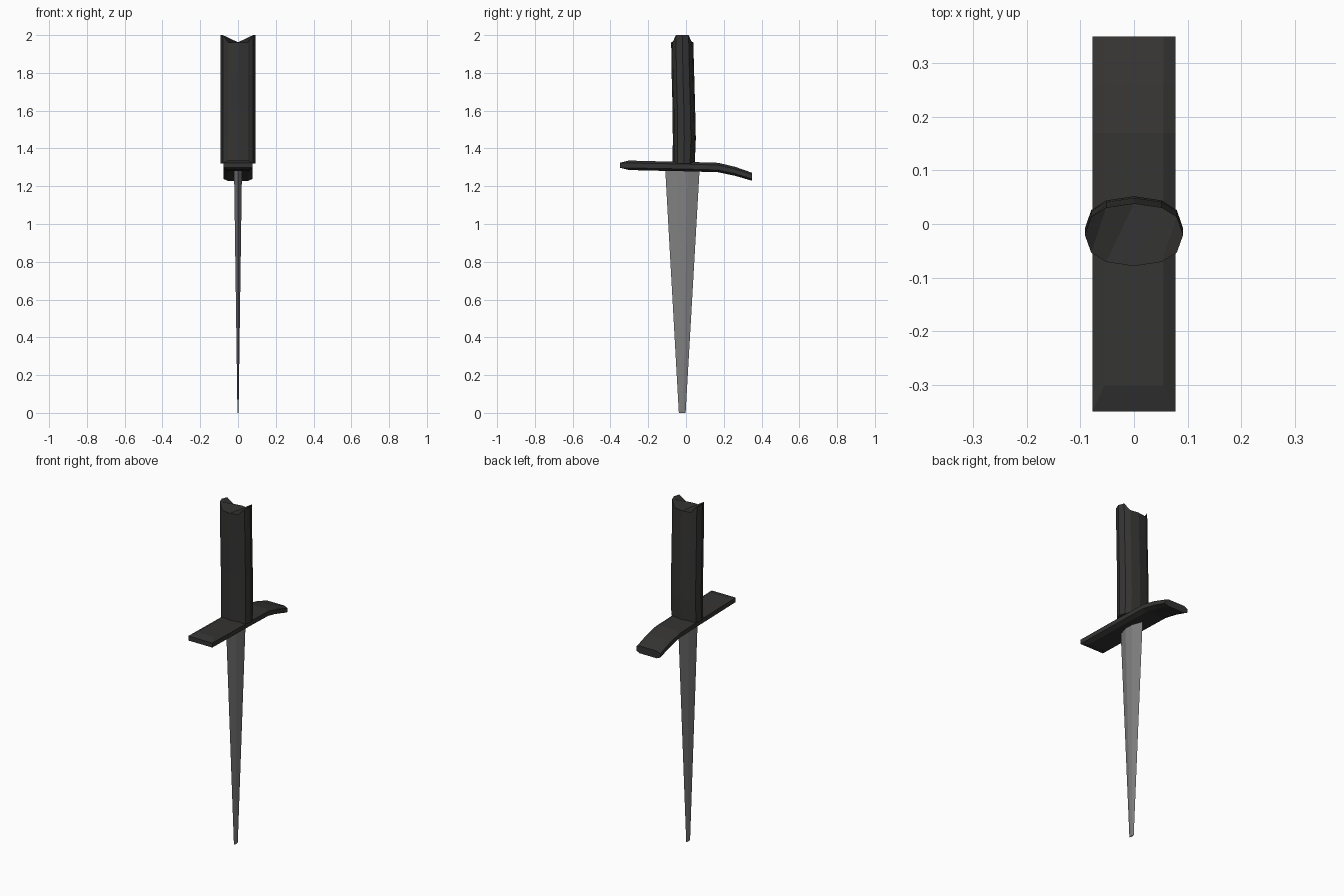
import bpy

if "Cube" in bpy.data.objects:
    bpy.data.objects.remove(bpy.data.objects["Cube"])


def material(name, rgb):
    m = bpy.data.materials.new(name)
    m.diffuse_color = (*rgb, 1)
    m.use_nodes = True
    m.node_tree.nodes["Principled BSDF"].inputs["Base Color"].default_value = m.diffuse_color
    return m


def symmetric(half):
    """Complete a profile by mirroring its first coordinate."""
    return half + [(-a, b) for a, b in reversed(half) if abs(a) > 1e-6]


def loft(name, rings, mat):
    """Skin equal-sized closed rings; caps are strips across the mirrored axis."""
    n = len(rings[0])
    verts = [p for ring in rings for p in ring]
    faces = [(r * n + i, r * n + (i + 1) % n, (r + 1) * n + (i + 1) % n, (r + 1) * n + i)
             for r in range(len(rings) - 1) for i in range(n)]
    # rings start and end in pairs mirrored front/back, so caps can be dished
    for base, flip in ((0, True), ((len(rings) - 1) * n, False)):
        lo, hi = 0, n - 1
        while lo < hi - 1:
            f = [lo, lo + 1, hi - 1, hi] if lo + 1 < hi - 1 else [lo, lo + 1, hi]
            f = [base + i for i in f]
            faces.append(tuple(reversed(f)) if flip else tuple(f))
            lo, hi = lo + 1, hi - 1
    mesh = bpy.data.meshes.new(name)
    mesh.from_pydata(verts, [], faces)
    mesh.validate()
    mesh.materials.append(mat)
    obj = bpy.data.objects.new(name, mesh)
    bpy.context.collection.objects.link(obj)
    bpy.context.view_layer.objects.active = obj
    bpy.ops.object.mode_set(mode='EDIT')
    bpy.ops.mesh.select_all(action='SELECT')
    bpy.ops.mesh.normals_make_consistent(inside=False)
    bpy.ops.object.mode_set(mode='OBJECT')
    return obj


dark = material("dark_grip", (0.035, 0.034, 0.033))
steel = material("steel", (0.22, 0.22, 0.22))

# Blade: flattened six-sided taper, (z, half width, half thickness, centre y)
blade = []
for z, w, t, cy in ((0, 0.018, 0.003, -0.02), (1.29, 0.091, 0.021, -0.019)):
    blade.append([(x * t, cy + y * w, z) for x, y in
                  [(0, -1), (1, -0.3), (1, 0.3), (0, 1), (-1, 0.3), (-1, -0.3)]])
loft("blade", blade, steel)

# Grip: oval facets, gently curved, with a saddle-shaped top
oval = [(0.092, 0), (0.08, 0.035), (0.052, 0.053), (0, 0.061), (-0.052, 0.053), (-0.08, 0.035),
        (-0.092, 0), (-0.08, -0.035), (-0.052, -0.053), (0, -0.061), (0.052, -0.053), (0.08, -0.035)]
oval = oval[1:] + oval[:1]
grip = []
for z, cy, s in ((1.32, -0.012, 0.96), (1.45, -0.009, 1), (1.6, -0.011, 0.98), (1.78, -0.016, 0.98), (2.0, -0.02, 0.96)):
    ring = []
    for x, y in oval:
        dip = 0.038 if z == 2.0 and abs(x) < 0.06 else 0
        ring.append((x, cy + y * s, z - dip))
    # start at the side so cap strips run across x
    grip.append(ring[-1:] + ring[:-1])
loft("grip", grip, dark)

# Crossguard: chamfered bar, notched at the front and drooping at the back
section = symmetric([(0.055, -0.025), (0.078, -0.013), (0.078, 0.013), (0.055, 0.025)])
guard = []
for y, cz, s in ((-0.35, 1.311, 1), (-0.2, 1.308, 1), (0.0, 1.304, 1), (0.17, 1.299, 1),
                 (0.26, 1.279, 0.95), (0.35, 1.25, 0.85)):
    guard.append([(x, y + (0.048 if y == -0.35 and abs(x) < 0.06 else 0), cz + z * s)
                  for x, z in section])
loft("crossguard", guard, dark)
